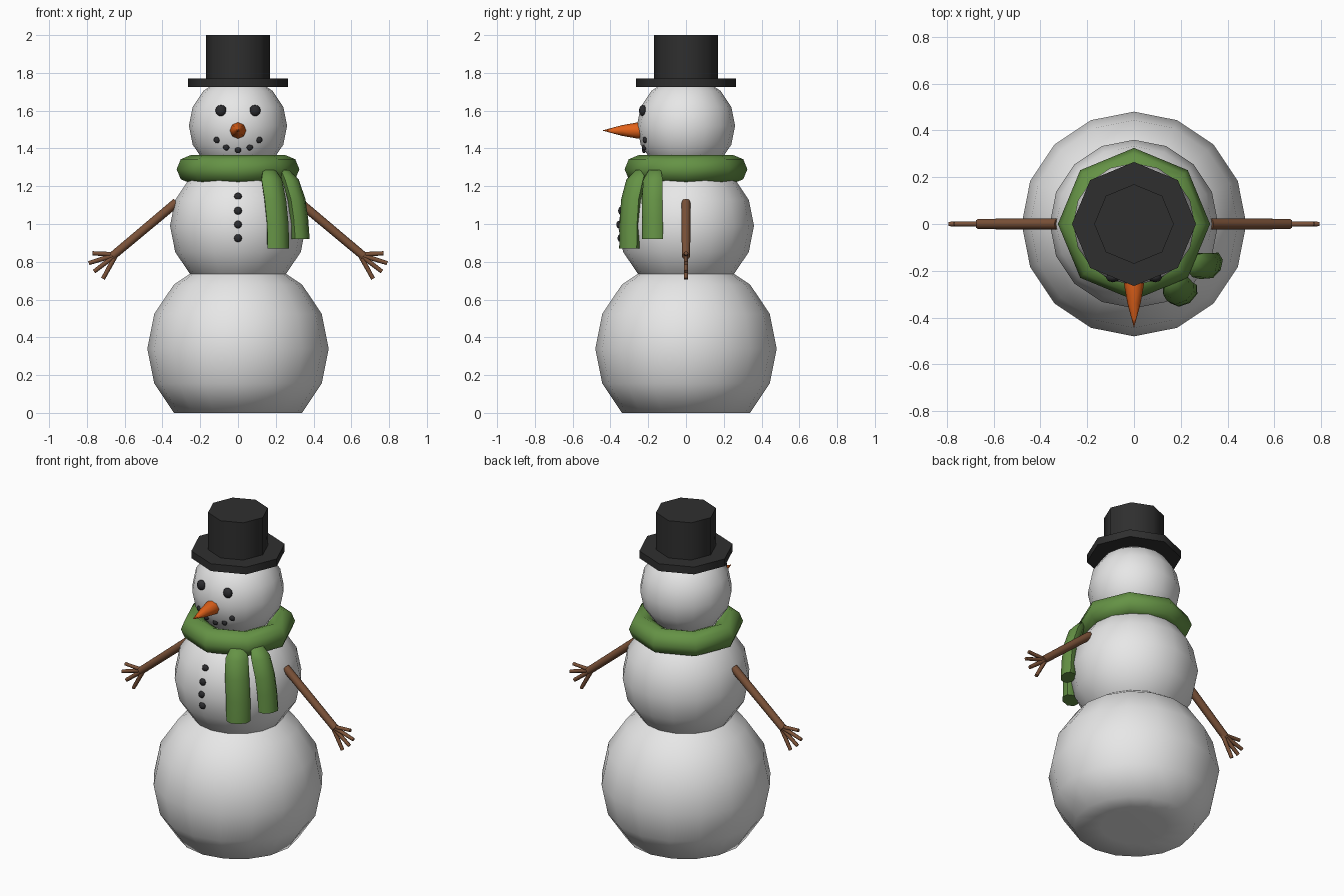
import bpy, bmesh, math
from mathutils import Vector, Matrix

if "Cube" in bpy.data.objects:
    bpy.data.objects.remove(bpy.data.objects["Cube"])


def mat(name, r, g, b):
    m = bpy.data.materials.new(name)
    m.diffuse_color = (r, g, b, 1)
    m.use_nodes = True
    m.node_tree.nodes["Principled BSDF"].inputs["Base Color"].default_value = m.diffuse_color
    return m


SNOW = mat("snow white", 0.8, 0.8, 0.8)
GREEN = mat("scarf green", 0.13, 0.29, 0.06)
HAT = mat("hat black", 0.028, 0.028, 0.028)
COAL = mat("coal", 0.025, 0.025, 0.028)
ORANGE = mat("carrot orange", 0.75, 0.12, 0.01)
WOOD = mat("stick brown", 0.20, 0.085, 0.04)


def finish(bm, name, material, angle=60):
    bmesh.ops.recalc_face_normals(bm, faces=bm.faces)
    me = bpy.data.meshes.new(name)
    bm.to_mesh(me)
    bm.free()
    ob = bpy.data.objects.new(name, me)
    bpy.context.collection.objects.link(ob)
    me.materials.append(material)
    bpy.ops.object.select_all(action='DESELECT')
    ob.select_set(True)
    bpy.context.view_layer.objects.active = ob
    bpy.ops.object.shade_smooth_by_angle(angle=math.radians(angle))
    return ob


def add_ball(bm, loc, r, seg, rings, scale=(1, 1, 1)):
    m = Matrix.Translation(loc) @ Matrix.Diagonal((*scale, 1))
    bmesh.ops.create_uvsphere(bm, u_segments=seg, v_segments=rings, radius=r, matrix=m)


def add_stick(bm, a, b, r1, r2, seg=8):
    a, b = Vector(a), Vector(b)
    d = b - a
    m = Matrix.Translation((a + b) / 2) @ d.to_track_quat('Z', 'Y').to_matrix().to_4x4()
    bmesh.ops.create_cone(bm, cap_ends=True, segments=seg, radius1=r1, radius2=r2,
                          depth=d.length, matrix=m)


def loft(bm, rings):
    loops = [[bm.verts.new(p) for p in ring] for ring in rings]
    n = len(loops[0])
    for a, b in zip(loops, loops[1:]):
        for i in range(n):
            j = (i + 1) % n
            bm.faces.new((a[i], a[j], b[j], b[i]))
    bm.faces.new(loops[0])
    bm.faces.new(loops[-1])


# Snowballs; the lowest one is flattened on the ground
for name, z, r in (("lower_body", 0.34, 0.48), ("upper_body", 0.99, 0.36), ("head", 1.52, 0.26)):
    bm = bmesh.new()
    add_ball(bm, (0, 0, z), r, 16, 8)
    for v in bm.verts:
        v.co.z = max(v.co.z, 0)
    finish(bm, name, SNOW)

# Hat
for name, r, z0, z1 in (("hat_brim", 0.265, 1.725, 1.77), ("hat_crown", 0.17, 1.765, 2.0)):
    bm = bmesh.new()
    add_stick(bm, (0, 0, z0), (0, 0, z1), r, r)
    finish(bm, name, HAT)

# Scarf ring
bm = bmesh.new()
grid = [[bm.verts.new(((0.25 + 0.075 * math.cos(b)) * math.cos(a),
                       (0.25 + 0.075 * math.cos(b)) * math.sin(a),
                       1.29 + 0.075 * math.sin(b)))
         for b in [k * math.tau / 8 for k in range(8)]]
        for a in [k * math.tau / 8 for k in range(8)]]
for i in range(8):
    for j in range(8):
        k, l = (i + 1) % 8, (j + 1) % 8
        bm.faces.new((grid[i][j], grid[k][j], grid[k][l], grid[i][l]))
finish(bm, "scarf_ring", GREEN)

# Hanging scarf tails: x, y, z, size along the path
tails = (
    ("scarf_tail_front", -55, 0.068, 0.045,
     ((0.165, -0.235, 1.285, 0.6), (0.178, -0.265, 1.235, 0.95), (0.197, -0.29, 1.13, 1),
      (0.21, -0.298, 1.0, 1), (0.213, -0.30, 0.87, 1))),
    ("scarf_tail_side", -28, 0.062, 0.043,
     ((0.245, -0.165, 1.285, 0.6), (0.277, -0.175, 1.235, 0.95), (0.31, -0.18, 1.13, 1),
      (0.324, -0.178, 1.03, 1), (0.332, -0.177, 0.92, 1))),
)
for name, deg, w, t, path in tails:
    out = Vector((math.cos(math.radians(deg)), math.sin(math.radians(deg)), 0))
    side = Vector((-out.y, out.x, 0))
    bm = bmesh.new()
    loft(bm, [[Vector((x, y, z)) + side * (w * s * math.cos(k * math.tau / 8))
               + out * (t * s * math.sin(k * math.tau / 8)) for k in range(8)]
              for x, y, z, s in path])
    finish(bm, name, GREEN)

# Stick arms with four twig fingers
for side, sx in (("left", -1), ("right", 1)):
    bm = bmesh.new()
    add_stick(bm, (sx * 0.325, 0, 1.115), (sx * 0.665, 0, 0.83), 0.024, 0.022)
    for x, z in ((0.77, 0.845), (0.79, 0.793), (0.762, 0.748), (0.715, 0.71)):
        add_stick(bm, (sx * 0.645, 0, 0.838), (sx * x, 0, z), 0.013, 0.011, 6)
    finish(bm, side + "_arm", WOOD)

# Carrot nose
bm = bmesh.new()
loft(bm, [[Vector((r * math.cos(k * math.tau / 8), y, 1.495 + r * math.sin(k * math.tau / 8)))
           for k in range(8)]
          for y, r in ((-0.23, 0.043), (-0.255, 0.043), (-0.34, 0.028), (-0.44, 0.001))])
finish(bm, "carrot_nose", ORANGE)


# Coal pieces set on the ball surfaces
def coal(name, points, r, cz, ball_r):
    bm = bmesh.new()
    for x, z in points:
        y = -math.sqrt(ball_r ** 2 - x * x - (z - cz) ** 2)
        add_ball(bm, (x, y, z), r, 8, 6, (1, 0.7, 1))
    finish(bm, name, COAL)


coal("eyes", [(-0.09, 1.6), (0.09, 1.6)], 0.03, 1.52, 0.258)
coal("mouth", [(-0.112, 1.445), (-0.062, 1.406), (0, 1.392), (0.062, 1.406), (0.112, 1.445)],
     0.017, 1.52, 0.256)
coal("buttons", [(0, 1.145), (0, 1.07), (0, 0.997), (0, 0.925)], 0.021, 0.99, 0.354)
